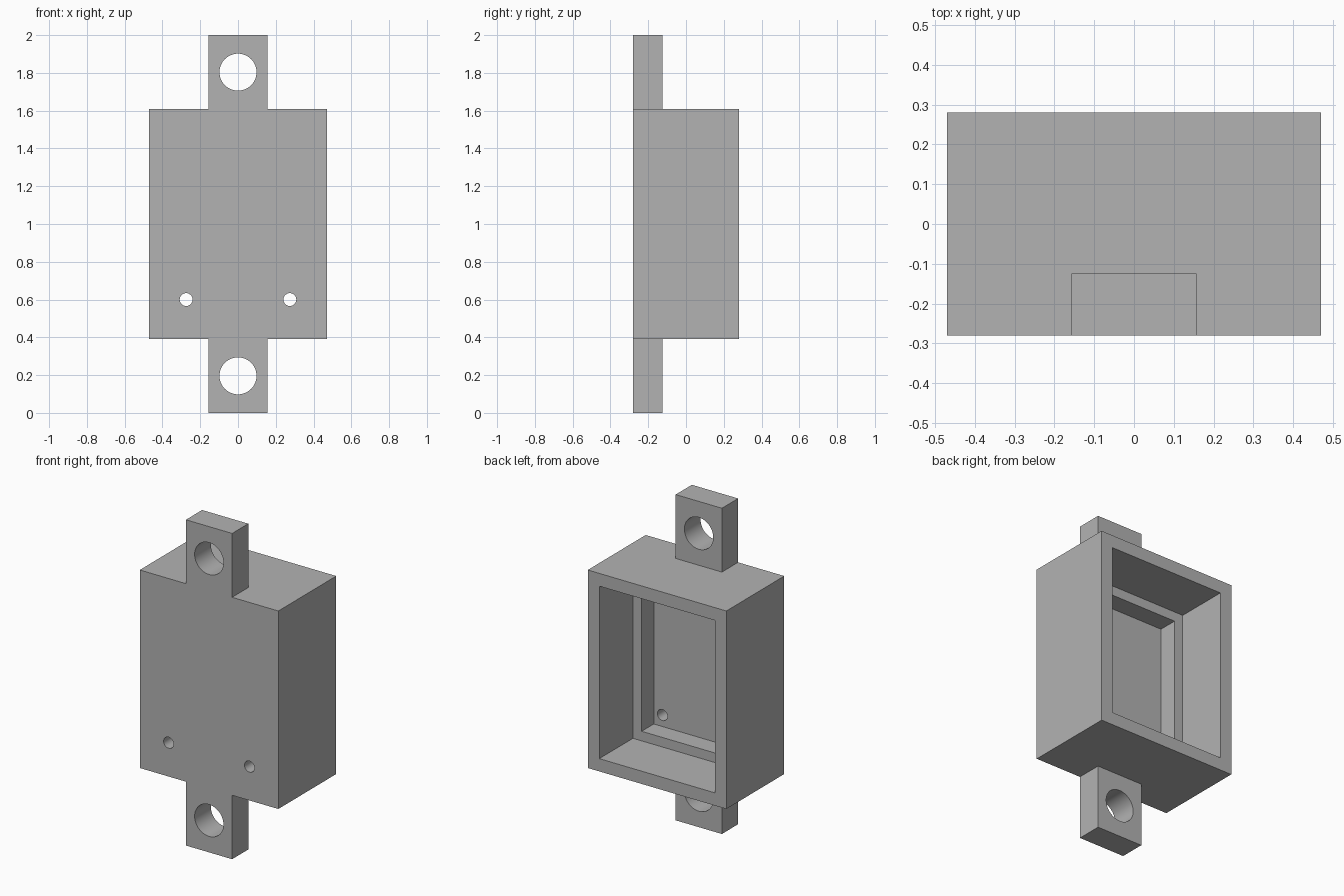
import bpy
import math

cube = bpy.data.objects.get("Cube")
if cube:
    bpy.data.objects.remove(cube, do_unlink=True)

MM = 2 / 51                      # design unit: the part is 51 mm tall
FRONT, BACK = -0.281, 0.281
MID = 1.0
HALF_W, HALF_H = 12 * MM, 15.5 * MM

grey = bpy.data.materials.new("plain grey")
grey.use_nodes = True
colour = (0.45, 0.45, 0.45, 1)
grey.diffuse_color = colour
grey.node_tree.nodes["Principled BSDF"].inputs["Base Color"].default_value = colour


def block(name, half_w, half_h, y0, y1):
    """Box centred on x = 0 and mid height, spanning y0..y1."""
    bpy.ops.mesh.primitive_cube_add(size=1, location=(0, (y0 + y1) / 2, MID))
    ob = bpy.context.object
    ob.name = name
    ob.scale = (2 * half_w, y1 - y0, 2 * half_h)
    bpy.ops.object.transform_apply(location=True, scale=True)
    ob.data.materials.append(grey)
    return ob


def drill(name, x, z, radius):
    """Cylinder along y, passing right through the front wall."""
    bpy.ops.mesh.primitive_cylinder_add(vertices=48, radius=radius, depth=0.5,
                                        location=(x, FRONT, z),
                                        rotation=(math.pi / 2, 0, 0))
    ob = bpy.context.object
    ob.name = name
    ob.data.materials.append(grey)
    return ob


def combine(target, tool, operation):
    mod = target.modifiers.new(tool.name, "BOOLEAN")
    mod.operation = operation
    mod.solver = "EXACT"
    mod.object = tool
    tool.hide_render = True
    bpy.context.view_layer.objects.active = target
    bpy.ops.object.modifier_apply(modifier=mod.name)
    bpy.data.objects.remove(tool, do_unlink=True)


# Body with mounting tabs above and below
housing = block("housing", HALF_W, HALF_H, FRONT, BACK)
combine(housing, block("mounting_tabs", 4 * MM, MID, FRONT, FRONT + 4 * MM), "UNION")

# Open back cavity and the deeper stepped pocket
floor = FRONT + 3 * MM
ledge = FRONT + 6 * MM
combine(housing, block("cavity", HALF_W - 2 * MM, HALF_H - 2 * MM, ledge, BACK + 0.1), "DIFFERENCE")
combine(housing, block("pocket", HALF_W - 3.5 * MM, HALF_H - 3.5 * MM, floor, BACK + 0.1), "DIFFERENCE")

# Tab holes and the two small holes in the front wall
for side in (-1, 1):
    combine(housing, drill("tab_hole", 0, MID + side * 20.5 * MM, 2.5 * MM), "DIFFERENCE")
    combine(housing, drill("screw_hole", side * 7 * MM, 0.6, 0.034), "DIFFERENCE")

# Round holes smooth, all corners sharp
bpy.ops.object.select_all(action="DESELECT")
housing.select_set(True)
bpy.context.view_layer.objects.active = housing
bpy.ops.object.shade_smooth_by_angle(angle=math.radians(30))
